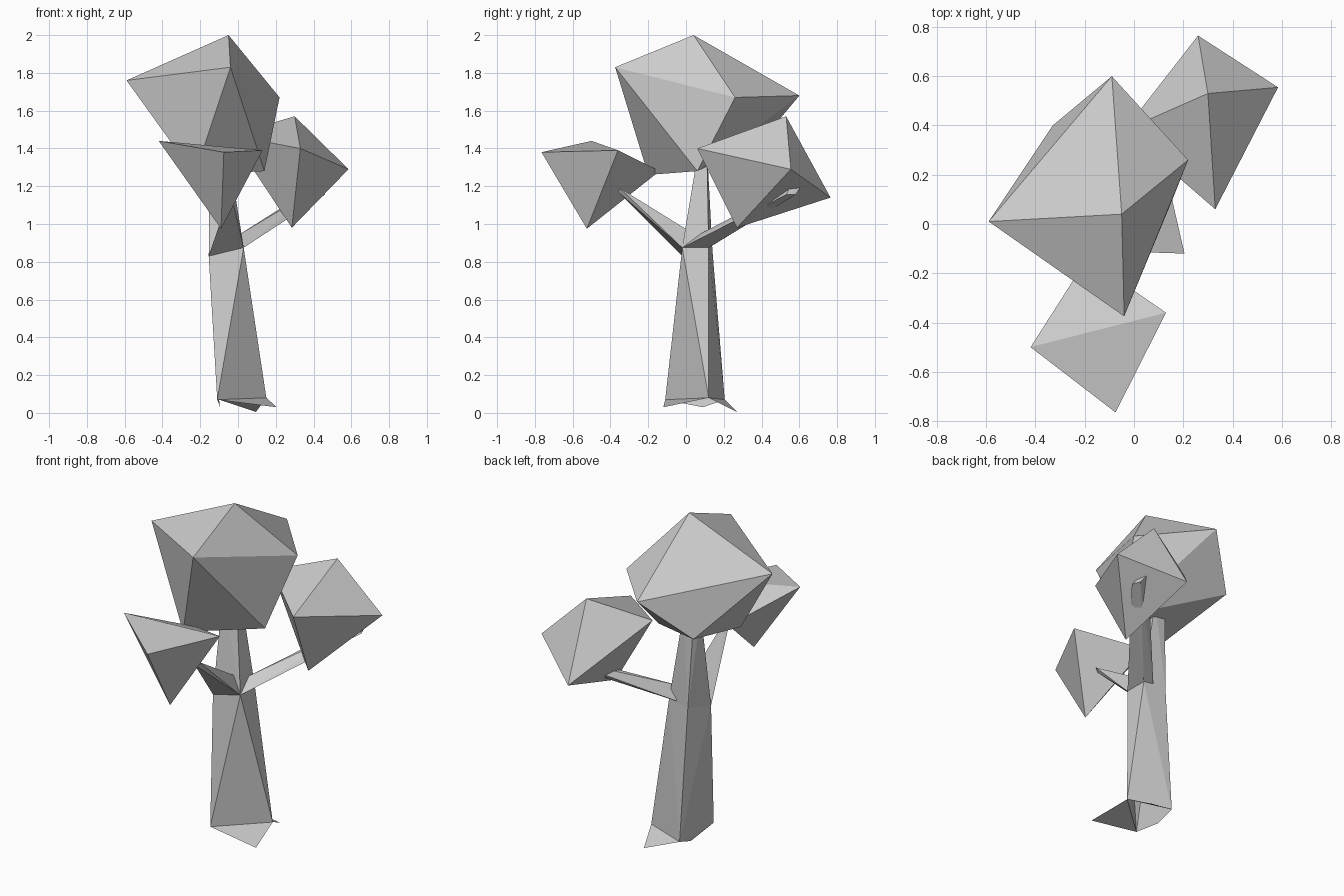
import bpy, bmesh

cube = bpy.data.objects.get("Cube")
if cube:
    bpy.data.objects.remove(cube, do_unlink=True)

grey = bpy.data.materials.new("plain_grey")
grey.use_nodes = True
tone = (0.6, 0.6, 0.6, 1)
grey.diffuse_color = tone
grey.node_tree.nodes["Principled BSDF"].inputs["Base Color"].default_value = tone


def finish(name, bm):
    mesh = bpy.data.meshes.new(name)
    bm.to_mesh(mesh)
    bm.free()
    mesh.materials.append(grey)
    obj = bpy.data.objects.new(name, mesh)
    bpy.context.collection.objects.link(obj)
    return obj


def faceted(name, corners, open_bottom=False):
    """Convex low-poly solid stretched over a few corner points."""
    bm = bmesh.new()
    verts = [bm.verts.new(c) for c in corners]
    bmesh.ops.convex_hull(bm, input=verts)
    bmesh.ops.recalc_face_normals(bm, faces=bm.faces)
    if open_bottom:
        low = [f for f in bm.faces if f.normal.z < -0.8]
        bmesh.ops.delete(bm, geom=low, context='FACES')
    return finish(name, bm)


def root_flap(name, a, b, tip):
    bm = bmesh.new()
    bm.faces.new([bm.verts.new(p) for p in (a, tip, b)])
    return finish(name, bm)


# Trunk: three-cornered foot rising to a four-cornered fork
foot = [(-0.11, -0.11, 0.07), (0.15, 0.12, 0.08), (-0.10, 0.205, 0.07)]
fork = [(-0.155, -0.02, 0.83), (0.03, -0.02, 0.875),
        (0.03, 0.12, 0.875), (-0.11, 0.14, 0.86)]
faceted("trunk", foot + fork, open_bottom=True)

# Root flaps, one along each side of the foot
toes = [(0.205, -0.12, 0.03), (0.095, 0.27, 0.005), (-0.095, 0.09, 0.03)]
for i, toe in enumerate(toes):
    root_flap(f"root_{i + 1}", foot[i], foot[(i + 1) % 3], toe)

# Stem and branches growing from the fork
faceted("upper_stem", fork + [(-0.15, 0.07, 1.42), (-0.06, 0.07, 1.42),
                              (-0.06, 0.11, 1.42), (-0.13, 0.11, 1.42)])
faceted("front_branch", fork[:2] + [(-0.03, 0.07, 0.93),
                                    (-0.04, -0.36, 1.17), (-0.02, -0.35, 1.19)])
faceted("back_branch", fork[1:3] + [(-0.03, 0.13, 0.88), (0.0, 0.06, 0.94),
                                    (0.46, 0.53, 1.155), (0.44, 0.58, 1.155),
                                    (0.41, 0.61, 1.20), (0.43, 0.55, 1.195)])

# Leaf clusters
faceted("crown", [(-0.59, 0.01, 1.76), (-0.09, 0.60, 1.68), (0.22, 0.26, 1.67),
                  (-0.04, -0.375, 1.83), (-0.05, 0.04, 2.0), (-0.33, 0.40, 1.44),
                  (0.14, 0.06, 1.28), (-0.23, -0.20, 1.26)])
faceted("back_leaves", [(0.30, 0.53, 1.57), (0.33, 0.06, 1.40), (0.585, 0.555, 1.29),
                        (0.26, 0.765, 1.14), (0.285, 0.27, 0.98), (-0.04, 0.38, 1.47)])
faceted("front_leaves", [(-0.42, -0.50, 1.44), (-0.075, -0.765, 1.38), (0.13, -0.36, 1.39),
                         (-0.09, -0.525, 0.975), (-0.19, -0.14, 1.28)])
